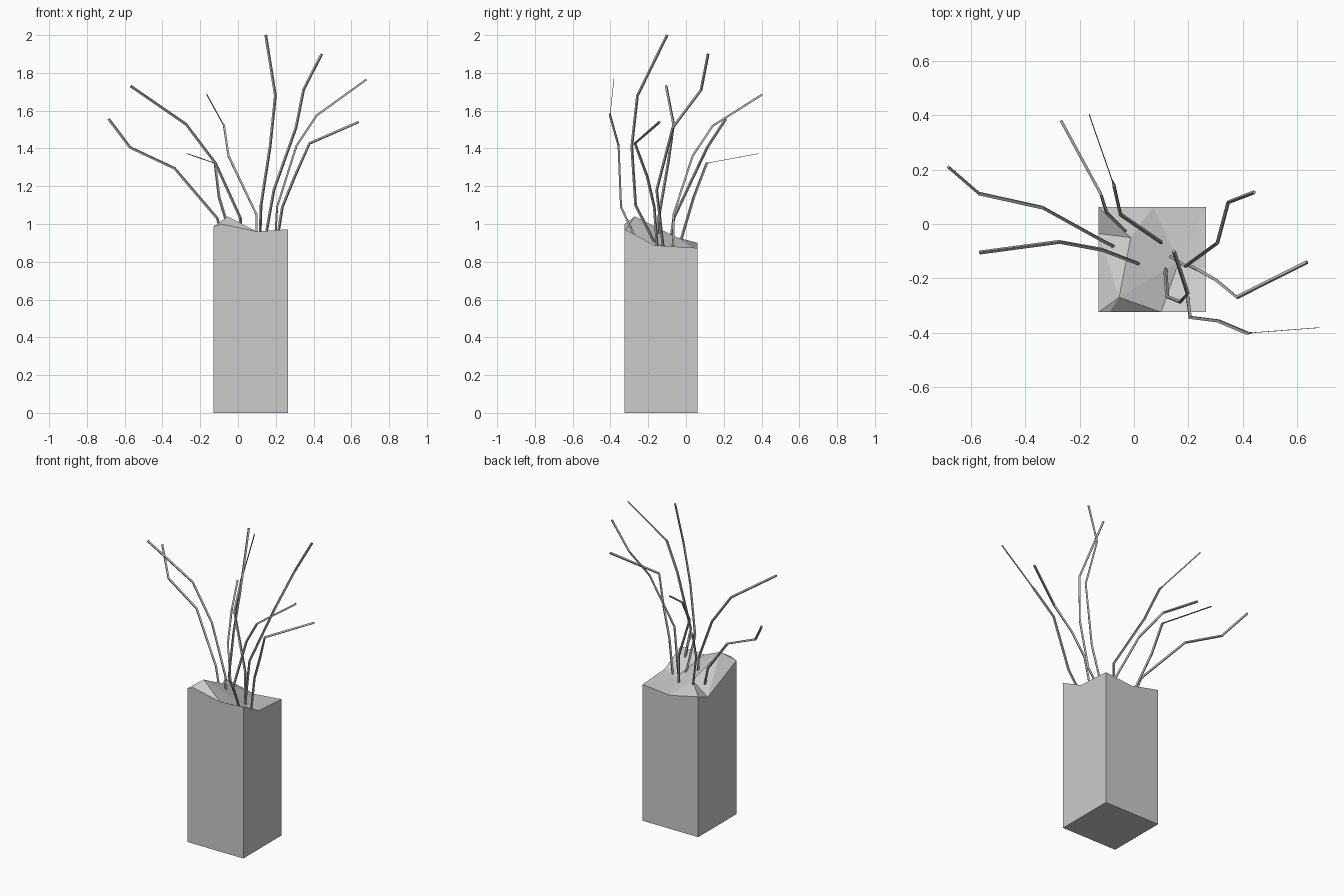
import bpy
import bmesh
from mathutils import Vector

cube = bpy.data.objects.get("Cube")
if cube:
    bpy.data.objects.remove(cube, do_unlink=True)


def make_material(name, value):
    material = bpy.data.materials.new(name)
    material.use_nodes = True
    colour = (value, value, value, 1)
    material.diffuse_color = colour
    material.node_tree.nodes["Principled BSDF"].inputs["Base Color"].default_value = colour
    return material


def make_object(name, bm, material):
    bmesh.ops.recalc_face_normals(bm, faces=bm.faces)
    mesh = bpy.data.meshes.new(name)
    bm.to_mesh(mesh)
    bm.free()
    mesh.materials.append(material)
    obj = bpy.data.objects.new(name, mesh)
    bpy.context.collection.objects.link(obj)
    return obj


stone_grey = make_material("stone grey", 0.6)
twig_grey = make_material("twig grey", 0.45)

# Vase: square block whose rim rises and falls, closed by a faceted top
LEFT, RIGHT, FRONT, BACK = -0.13, 0.265, -0.325, 0.062
rim_points = [
    (LEFT, FRONT, 0.985), (-0.09, FRONT, 1.0), (0.1, FRONT, 0.96),
    (RIGHT, FRONT, 0.972), (RIGHT, -0.165, 0.887), (RIGHT, BACK, 0.873),
    (0.07, BACK, 0.855), (LEFT, BACK, 0.9), (LEFT, -0.035, 0.86),
]


def build_vase():
    bm = bmesh.new()
    rim = [bm.verts.new(p) for p in rim_points]
    base = [bm.verts.new((x, y, 0)) for x, y, z in rim_points]
    bm.faces.new(base)
    # Walls: one polygon per side of the block
    corners = (0, 3, 5, 7)
    count = len(rim)
    for start, end in zip(corners, corners[1:] + (count,)):
        span = [i % count for i in range(start, end + 1)]
        bm.faces.new([rim[i] for i in span] + [base[i] for i in reversed(span)])
    # Top: fans around a peak, a ridge end and a hollow
    peak = bm.verts.new((-0.055, -0.27, 1.04))
    ridge = bm.verts.new((-0.012, -0.05, 0.93))
    hollow = bm.verts.new((0.165, -0.14, 0.87))
    for centre, first, last in ((peak, 0, 2), (hollow, 2, 6), (ridge, 6, 8), (peak, 8, 9)):
        for i in range(first, last):
            bm.faces.new((centre, rim[i], rim[(i + 1) % count]))
    bm.faces.new((peak, rim[2], hollow))
    bm.faces.new((ridge, hollow, rim[6]))
    bm.faces.new((peak, ridge, rim[8]))
    bm.faces.new((peak, hollow, ridge))
    return make_object("vase", bm, stone_grey)


# Branches: thin four-sided stems, some ending in a flattened tip
RADIUS = 0.0065


def build_branch(name, points, flat_axis=None):
    bm = bmesh.new()
    path = [Vector(p) for p in points]
    thickness = [RADIUS] * len(path)
    if flat_axis:
        path.insert(-1, path[-2].lerp(path[-1], 0.08))
        thickness = [RADIUS] * (len(path) - 2) + [RADIUS / 6] * 2
    normal = Vector(flat_axis or (0.6, 0.8, 0.1))
    rings = []
    for i, point in enumerate(path):
        along = (path[min(i + 1, len(path) - 1)] - path[max(i - 1, 0)]).normalized()
        side = along.cross(normal).normalized() * RADIUS
        up = side.cross(along).normalized() * thickness[i]
        offsets = (side + up, up - side, -side - up, side - up)
        rings.append([bm.verts.new(point + o * 0.8) for o in offsets])
    for low, high in zip(rings, rings[1:]):
        for i in range(4):
            j = (i + 1) % 4
            bm.faces.new((low[i], low[j], high[j], high[i]))
    bm.faces.new(rings[0])
    bm.faces.new(rings[-1])
    return make_object(name, bm, twig_grey)


build_vase()
build_branch("tallest_branch", [
    (0.115, -0.155, 0.88), (0.122, -0.267, 1.1), (0.17, -0.287, 1.41),
    (0.198, -0.257, 1.68), (0.147, -0.1, 2)])
build_branch("back_left_branch", [
    (0.135, -0.12, 0.87), (0.19, -0.155, 1.18), (0.307, -0.07, 1.51),
    (0.347, 0.08, 1.71), (0.443, 0.117, 1.9)])
build_branch("front_left_branch", [
    (0.197, -0.265, 0.92), (0.207, -0.344, 1.09), (0.31, -0.357, 1.415),
    (0.417, -0.402, 1.575), (0.68, -0.382, 1.765)], (0, 1, 0))
build_branch("low_left_branch", [
    (0.2, -0.152, 0.87), (0.235, -0.168, 1.09), (0.3, -0.205, 1.25),
    (0.379, -0.27, 1.427), (0.638, -0.14, 1.54)])
build_branch("back_branch", [
    (0.1, -0.068, 0.88), (0.098, -0.066, 1.05), (-0.05, 0.035, 1.36),
    (-0.074, 0.142, 1.52), (-0.165, 0.403, 1.685)], (1, 0, 0))
build_branch("low_back_branch", [
    (-0.03, -0.028, 0.91), (-0.1, 0.04, 1.14),
    (-0.122, 0.11, 1.322), (-0.269, 0.381, 1.372)], (0, 0, 1))
build_branch("low_right_branch", [
    (-0.07, -0.085, 0.89), (-0.11, -0.065, 1.03), (-0.336, 0.06, 1.295),
    (-0.571, 0.112, 1.405), (-0.684, 0.21, 1.555)])
build_branch("high_right_branch", [
    (0.017, -0.147, 0.9), (0.013, -0.145, 1.03), (-0.118, -0.095, 1.32),
    (-0.275, -0.066, 1.528), (-0.568, -0.105, 1.73)])
